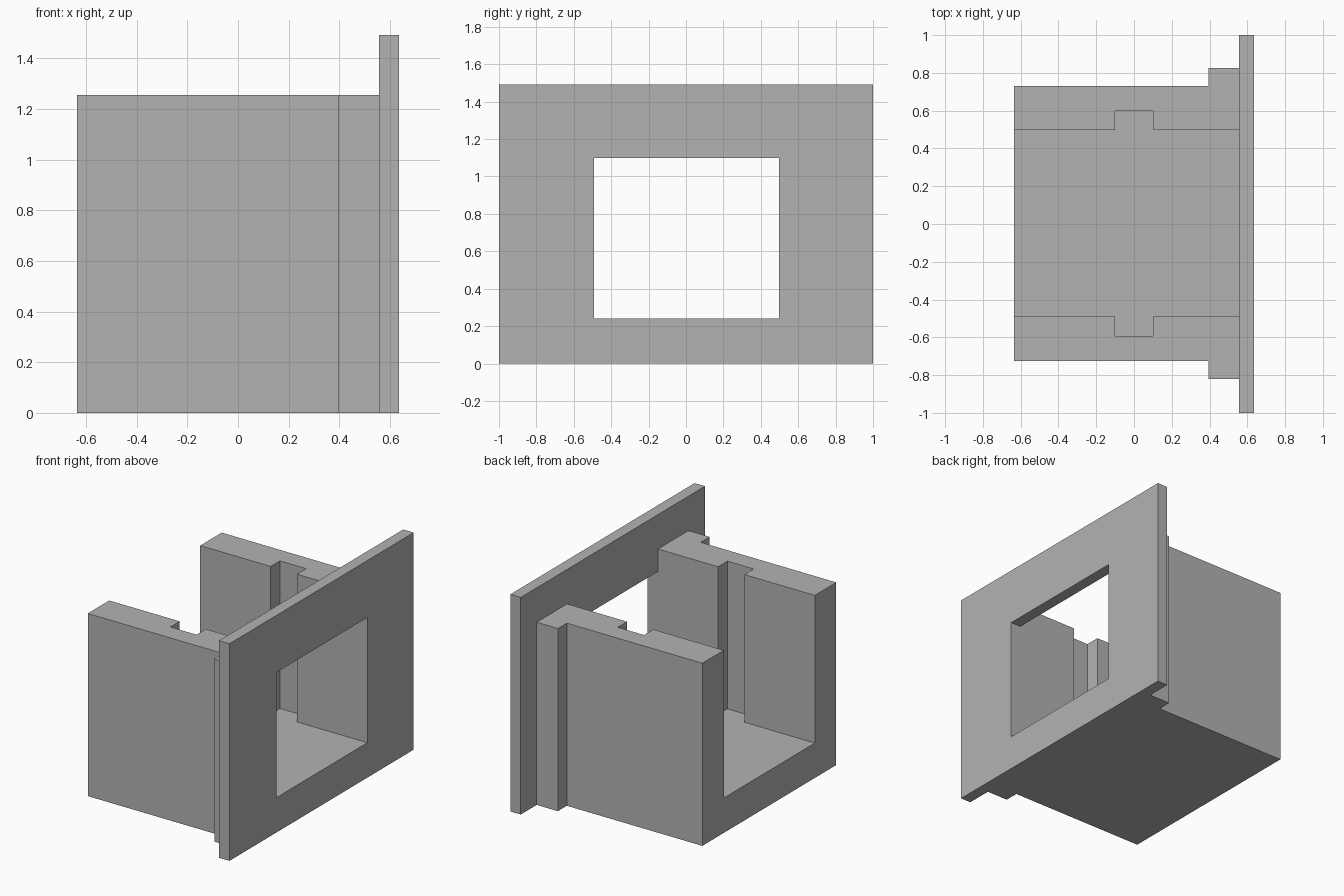
import bpy
import bmesh

cube = bpy.data.objects.get("Cube")
if cube:
    bpy.data.objects.remove(cube, do_unlink=True)

grey = bpy.data.materials.new("matte grey")
grey.use_nodes = True
colour = (0.45, 0.45, 0.45, 1)
grey.diffuse_color = colour
grey.node_tree.nodes["Principled BSDF"].inputs["Base Color"].default_value = colour

SHIFT = 0.003  # body sits slightly off the plate's centre line


def prism(name, outline, z0, z1):
    """Extrude a closed plan outline from z0 up to z1."""
    bm = bmesh.new()
    face = bm.faces.new([bm.verts.new((x, y, z0)) for x, y in outline])
    top = bmesh.ops.extrude_face_region(bm, geom=[face])["geom"]
    verts = [v for v in top if isinstance(v, bmesh.types.BMVert)]
    bmesh.ops.translate(bm, verts=verts, vec=(0, 0, z1 - z0))
    bmesh.ops.recalc_face_normals(bm, faces=bm.faces)
    mesh = bpy.data.meshes.new(name)
    bm.to_mesh(mesh)
    bm.free()
    mesh.materials.append(grey)
    obj = bpy.data.objects.new(name, mesh)
    bpy.context.collection.objects.link(obj)
    return obj


def mirrored(half):
    """Complete a half outline, given along +y, with its mirror along -y."""
    return ([(x, y + SHIFT) for x, y in half]
            + [(x, SHIFT - y) for x, y in reversed(half)])


def cut(target, cutter):
    mod = target.modifiers.new("cut", "BOOLEAN")
    mod.operation = "DIFFERENCE"
    mod.solver = "EXACT"
    mod.object = cutter
    bpy.context.view_layer.objects.active = target
    bpy.ops.object.modifier_apply(modifier=mod.name)
    bpy.data.objects.remove(cutter, do_unlink=True)


# Channel body with a stepped shoulder next to the plate
body = prism("channel_body", mirrored(
    [(-0.635, 0.727), (0.395, 0.727), (0.395, 0.824), (0.556, 0.824)]), 0, 1.255)

# Open channel with a vertical slot in each wall
pocket = prism("channel_cutter", mirrored(
    [(-0.8, 0.494), (-0.1, 0.494), (-0.1, 0.595),
     (0.1, 0.595), (0.1, 0.494), (0.8, 0.494)]), 0.24, 1.6)
cut(body, pocket)

# Face plate with a rectangular window
plate = prism("face_plate", [(0.556, -1), (0.635, -1), (0.635, 1), (0.556, 1)], 0, 1.492)
window = prism("window_cutter", mirrored([(0.4, 0.494), (0.8, 0.494)]), 0.24, 1.1)
cut(plate, window)
